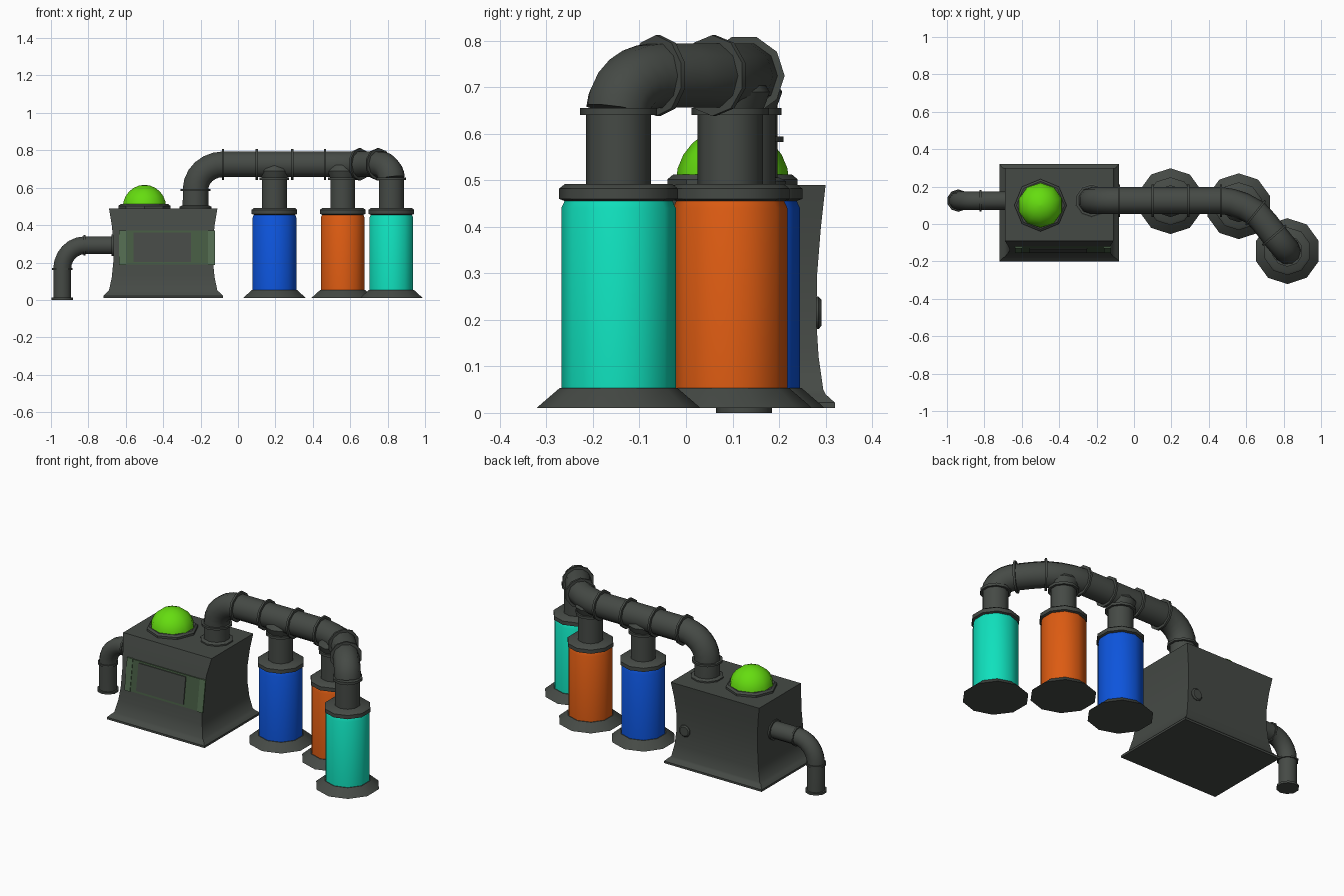
import bpy, bmesh, math
from mathutils import Vector

cube = bpy.data.objects.get("Cube")
if cube:
    bpy.data.objects.remove(cube)


def material(name, r, g, b):
    m = bpy.data.materials.new(name)
    m.use_nodes = True
    m.diffuse_color = (r, g, b, 1)
    m.node_tree.nodes["Principled BSDF"].inputs["Base Color"].default_value = (r, g, b, 1)
    return m


METAL = material("dark metal", .06, .068, .06)
BLUE = material("blue tank", .004, .09, .72)
ORANGE = material("orange tank", .72, .105, .006)
TEAL = material("teal tank", .005, .75, .51)
GREEN = material("lime glass", .13, .72, .005)
PANEL = material("panel green", .06, .105, .055)
TRIM = material("panel light green", .085, .15, .08)


def finish(name, bm, mat, smooth=True):
    bmesh.ops.recalc_face_normals(bm, faces=bm.faces)
    mesh = bpy.data.meshes.new(name)
    bm.to_mesh(mesh)
    bm.free()
    mesh.materials.append(mat)
    obj = bpy.data.objects.new(name, mesh)
    bpy.context.collection.objects.link(obj)
    if smooth:
        bpy.ops.object.select_all(action='DESELECT')
        obj.select_set(True)
        bpy.context.view_layer.objects.active = obj
        bpy.ops.object.shade_smooth_by_angle(angle=math.radians(40))
    return obj


def skin(rings):
    """Join equal-sized rings of points into a closed shell."""
    bm = bmesh.new()
    loops = [[bm.verts.new(p) for p in ring] for ring in rings]
    n = len(loops[0])
    for a, b in zip(loops, loops[1:]):
        for i in range(n):
            j = (i + 1) % n
            bm.faces.new((a[i], a[j], b[j], b[i]))
    bm.faces.new(loops[0])
    bm.faces.new(loops[-1])
    return bm


def sweep(name, path, radii, mat=METAL, sides=10):
    """Round section carried along a path, with one radius or one per point."""
    path = [Vector(p) for p in path]
    if not isinstance(radii, (list, tuple)):
        radii = [radii] * len(path)
    steps = [(b - a).normalized() for a, b in zip(path, path[1:])]
    tangents = [steps[0]] + [(a + b).normalized() for a, b in zip(steps, steps[1:])] + [steps[-1]]
    u = Vector((0, 1, 0)) if abs(steps[0].y) < .5 else Vector((0, 0, 1))
    rings = []
    for p, t, r in zip(path, tangents, radii):
        u = (u - t * u.dot(t)).normalized()
        v = t.cross(u)
        angles = [math.tau * i / sides for i in range(sides)]
        rings.append([p + (u * math.cos(a) + v * math.sin(a)) * r for a in angles])
    return finish(name, skin(rings), mat)


def lathe(name, x, y, profile, mat=METAL, sides=10):
    """Upright turned part from (radius, height) pairs."""
    return sweep(name, [(x, y, z) for r, z in profile], [r for r, z in profile], mat, sides)


def flange(name, centre, direction, radius, thick=.012):
    c, d = Vector(centre), Vector(direction).normalized() * thick / 2
    return sweep(name, [c - d, c + d], radius)


def bend(start, corner, end, n=6):
    s, k, e = Vector(start), Vector(corner), Vector(end)
    c = s + e - k
    return [c + (s - c) * math.cos(a) + (e - c) * math.sin(a)
            for a in (math.pi / 2 * i / n for i in range(n + 1))]


# Waisted machine body: height, half width, back y, front y
CX, PY, PZ = -.40, .125, .725
BODY = [(.01, .32, .32, -.20), (.022, .32, .32, -.20), (.04, .302, .30, -.182),
        (.05, .29, .295, -.175), (.12, .275, .285, -.157), (.20, .267, .28, -.145),
        (.30, .265, .282, -.134), (.40, .275, .29, -.115), (.49, .29, .30, -.09)]
finish("machine_body", skin([[(CX - w, f, z), (CX + w, f, z), (CX + w, b, z), (CX - w, b, z)]
                             for z, w, b, f in BODY]), METAL)


def front_y(z):
    for a, b in zip(BODY, BODY[1:]):
        if a[0] <= z <= b[0]:
            return a[3] + (b[3] - a[3]) * (z - a[0]) / (b[0] - a[0])


# Sloped front panel with end trims and a screen
def plate(name, x0, x1, z0, z1, lift, mat):
    rings = []
    for off in (lift - .008, lift):
        rings.append([(x, front_y(z) - off, z)
                      for x, z in ((x0, z0), (x1, z0), (x1, z1), (x0, z1))])
    finish(name, skin(rings), mat, False)


plate("front_panel", -.635, -.125, .19, .37, .006, PANEL)
plate("panel_trim_right", -.637, -.60, .188, .372, .009, TRIM)
plate("panel_trim_left", -.16, -.123, .188, .372, .009, TRIM)
plate("screen", -.56, -.25, .203, .36, .011, METAL)

# Glass dome and its collar
lathe("dome_collar", -.5, .1, [(.14, .485), (.14, .502), (.128, .512)], sides=8)
lathe("dome", -.5, .1, [(.122 * math.cos(a), .495 + .12 * math.sin(a))
                        for a in (math.radians(d) for d in (0, 15, 30, 45, 60, 75, 88))], GREEN)

# Knob on the back
sweep("back_knob", [(-.19, .27, .215), (-.19, .285, .215), (-.19, .291, .215)], [.035, .035, .028])

# Main pipe: up from the body, across, round and down to the last tank
END = Vector((.82, -.145, 0))
down_start = Vector((.75, -.06, PZ))
main = [(-.227, PY, .48)] + bend((-.227, PY, .59), (-.227, PY, PZ), (-.08, PY, PZ))
main += [(.465, PY, PZ), (.52, .117, PZ), (.585, .095, PZ), (.65, .06, PZ), (.70, .005, PZ)]
main += bend(down_start, (END.x, END.y, PZ), (END.x, END.y, .65))
sweep("main_pipe", main, .072)
for i, x in enumerate((-.08, .10, .29, .465)):
    flange(f"pipe_flange_{i + 1}", (x, PY, PZ), (1, 0, 0), .087)
flange("pipe_flange_turn", (.65, .06, PZ), (.75, -.6, 0), .087)
flange("pipe_flange_end", down_start, (.65, -.76, 0), .087)
flange("riser_flange", (-.227, PY, .588), (0, 0, 1), .085)
lathe("riser_base", -.227, PY, [(.09, .485), (.09, .498), (.075, .506)])

# Three tanks, each with foot, cap, neck and joint
for name, x, y, mat, tee in (("blue", .195, .122, BLUE, True),
                             ("orange", .56, .095, ORANGE, True),
                             ("teal", END.x, END.y, TEAL, False)):
    lathe(name + "_tank_foot", x, y, [(.176, .01), (.17, .016), (.127, .053)])
    lathe(name + "_tank", x, y, [(.123, .05), (.123, .44), (.113, .462)], mat)
    lathe(name + "_tank_cap", x, y, [(.115, .455), (.128, .46), (.128, .482), (.115, .492)])
    lathe(name + "_tank_neck", x, y, [(.07, .485), (.07, .655)])
    flange(name + "_neck_flange", (x, y, .648), (0, 0, 1), .083, .015)
    if tee:
        lathe(name + "_tee", x, y, [(.07, .65), (.078, .67), (.085, .69), (.06, .73)])

# Outlet pipe on the side
OX, OZ = -.94, .292
outlet = [(OX, PY, 0)] + bend((OX, PY, .165), (OX, PY, OZ), (-.82, PY, OZ)) + [(-.65, PY, OZ)]
sweep("outlet_pipe", outlet, .05)
flange("outlet_foot", (OX, PY, .006), (0, 0, 1), .06)
flange("outlet_lower_flange", (OX, PY, .165), (0, 0, 1), .057, .01)
flange("outlet_upper_flange", (-.82, PY, OZ), (1, 0, 0), .057, .01)
flange("outlet_wall_flange", (-.668, PY, OZ), (1, 0, 0), .06, .016)
